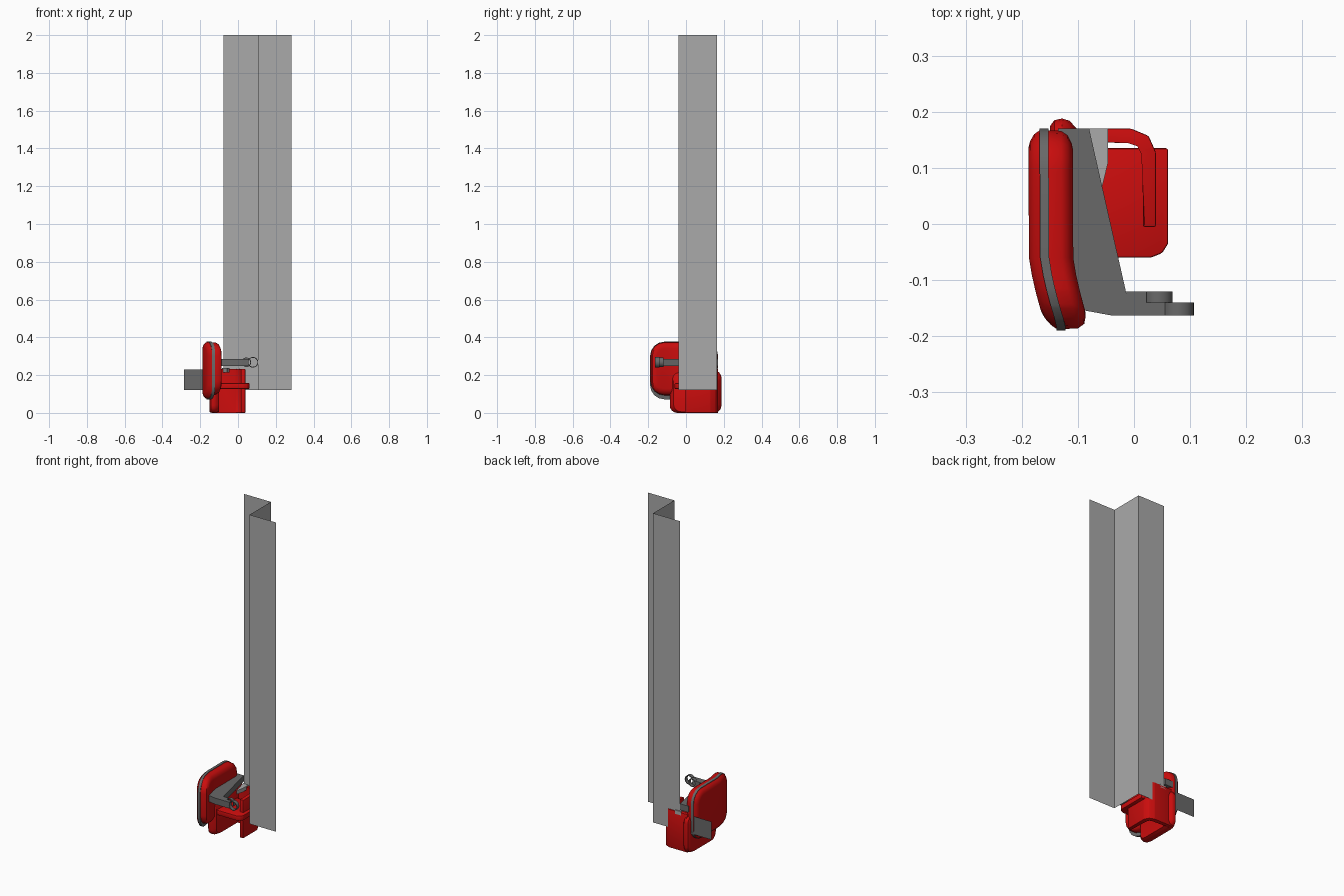
import bpy, bmesh, math
from mathutils import Vector

if "Cube" in bpy.data.objects:
    bpy.data.objects.remove(bpy.data.objects["Cube"])


def material(name, rgb):
    m = bpy.data.materials.new(name)
    m.diffuse_color = (*rgb, 1)
    m.use_nodes = True
    m.node_tree.nodes["Principled BSDF"].inputs["Base Color"].default_value = m.diffuse_color
    return m


RED = material("red", (0.60, 0.004, 0.004))
DARK = material("dark grey", (0.14, 0.14, 0.14))
LIGHT = material("light grey", (0.40, 0.40, 0.40))


def finish(name, bm, mats, smooth=True, closed=True):
    if closed:
        bmesh.ops.recalc_face_normals(bm, faces=bm.faces)
    me = bpy.data.meshes.new(name)
    bm.to_mesh(me)
    bm.free()
    ob = bpy.data.objects.new(name, me)
    bpy.context.collection.objects.link(ob)
    for m in mats:
        me.materials.append(m)
    if smooth:
        bpy.context.view_layer.objects.active = ob
        ob.select_set(True)
        bpy.ops.object.shade_smooth_by_angle(angle=math.radians(35))
        ob.select_set(False)
    return ob


def loft(bm, rings, mat_of=lambda i: 0):
    """Skin matching rings of points and close both ends."""
    vs = [[bm.verts.new(p) for p in r] for r in rings]
    n = len(vs[0])
    for i, (a, b) in enumerate(zip(vs, vs[1:])):
        for k in range(n):
            f = bm.faces.new((a[k], a[(k + 1) % n], b[(k + 1) % n], b[k]))
            f.material_index = mat_of(i)
    bm.faces.new(vs[0])
    bm.faces.new(vs[-1])


def prism(name, outline, z0, z1, mat, bevel=0.0):
    """Plan outline extruded in z."""
    bm = bmesh.new()
    loft(bm, [[(x, y, z) for x, y in outline] for z in (z0, z1)])
    if bevel:
        bmesh.ops.bevel(bm, geom=bm.edges[:], offset=bevel, segments=2,
                        affect='EDGES', profile=0.5, clamp_overlap=True)
    return finish(name, bm, [mat])


def rounded(y0, y1, z0, z1, r, seg=4):
    """Rounded rectangle as (y, z) points."""
    pts = []
    for q, (cy, cz) in enumerate(((y1 - r, z1 - r), (y0 + r, z1 - r),
                                  (y0 + r, z0 + r), (y1 - r, z0 + r))):
        for s in range(seg + 1):
            a = math.pi / 2 * (q + s / seg)
            pts.append((cy + r * math.cos(a), cz + r * math.sin(a)))
    return pts


def sheet(name, path, z0, z1, mat):
    """Thin folded sheet standing upright."""
    bm = bmesh.new()
    cols = [(bm.verts.new((x, y, z0)), bm.verts.new((x, y, z1))) for x, y in path]
    for a, b in zip(cols, cols[1:]):
        bm.faces.new((a[0], b[0], b[1], a[1]))
    return finish(name, bm, [mat], smooth=False, closed=False)


# Tall folded sheet and the short flat strip behind the clamp
sheet("folded_sheet", [(-0.076, 0.165), (0.106, 0.165), (0.106, -0.04), (0.282, -0.04)],
      0.12, 2.0, LIGHT)
sheet("back_strip", [(-0.287, 0.1655), (-0.018, 0.1655)], 0.12, 0.23, DARK)

# Cushioned pad: red shells either side of a grey rim, front end curving inward
bm = bmesh.new()
layers = [(-0.188, 0.034, 0), (-0.185, 0.022, 0), (-0.178, 0.010, 0), (-0.168, 0.003, 0),
          (-0.168, 0.0, 0), (-0.152, 0.0, 0), (-0.152, 0.003, 0.018), (-0.130, 0.004, 0.02),
          (-0.118, 0.012, 0.02), (-0.111, 0.026, 0.02), (-0.109, 0.036, 0.02)]
rings = []
for x, inset, lift in layers:
    o = rounded(-0.19 + inset, 0.17 - inset, 0.072 + inset + lift, 0.377 - inset, 0.075 - inset)
    rings.append([(x, y, z) for y, z in o])
loft(bm, rings, lambda i: 1 if 3 <= i <= 5 else 0)
for cut in (-0.06, -0.09, -0.12, -0.15):
    bmesh.ops.bisect_plane(bm, geom=bm.verts[:] + bm.edges[:] + bm.faces[:],
                           plane_co=(0, cut, 0), plane_no=(0, 1, 0))
for v in bm.verts:
    t = max(0.0, min(1.0, (-0.05 - v.co.y) / 0.13))
    v.co.x += 0.03 * t ** 1.4
finish("pad", bm, [RED, DARK])

# Hinge arm: wedge with a front bar
prism("hinge_arm", [(-0.135, 0.17), (-0.08, 0.17), (-0.01, -0.14), (0.055, -0.14),
                    (0.055, -0.163), (-0.04, -0.163), (-0.10, -0.152), (-0.135, -0.14)],
      0.247, 0.285, DARK)


# Hollow hinge knuckles along y
def knuckle(name, x, y0, y1, r):
    bm = bmesh.new()
    n = 20
    prof = [(r, y0), (r, y1), (r - 0.004, y1), (r - 0.004, y0)]
    vs = [[bm.verts.new((x + q * math.cos(2 * math.pi * k / n), y,
                         0.268 + q * math.sin(2 * math.pi * k / n))) for q, y in prof]
          for k in range(n)]
    for k in range(n):
        for j in range(4):
            bm.faces.new((vs[k][j], vs[(k + 1) % n][j],
                          vs[(k + 1) % n][(j + 1) % 4], vs[k][(j + 1) % 4]))
    finish(name, bm, [DARK])


knuckle("front_knuckle", 0.079, -0.163, -0.14, 0.028)
knuckle("rear_knuckle", 0.044, -0.14, -0.12, 0.025)
prism("rear_knuckle_tab", [(-0.012, -0.14), (0.022, -0.14), (0.022, -0.12), (-0.014, -0.12)],
      0.247, 0.285, DARK)

# Clamp shelf
prism("shelf", [(-0.115, 0.135), (0.061, 0.135), (0.061, -0.035), (0.050, -0.052),
                (0.030, -0.06), (-0.115, -0.06)], 0.127, 0.157, RED, 0.004)

# Curved clamp wall: back run turning into the right jaw
prism("clamp_wall", [(-0.13, 0.17), (-0.005, 0.17), (0.026, 0.157), (0.039, 0.128),
                     (0.039, -0.005), (0.016, -0.005), (0.016, 0.125), (0.008, 0.141),
                     (-0.01, 0.147), (-0.13, 0.147)], 0.0, 0.232, RED, 0.003)

# Left jaw: rounded slab under the pad
bm = bmesh.new()
rings = []
for x, inset in ((-0.150, 0.014), (-0.142, 0.003), (-0.128, 0.0), (-0.115, 0.004), (-0.100, 0.02)):
    o = rounded(-0.086 + inset, 0.188 - inset, inset * 0.3, 0.225 - inset, 0.04)
    rings.append([(x, y, z) for y, z in o])
loft(bm, rings)
finish("left_jaw", bm, [RED])

# Pale latch at the back of the clamp
prism("latch", [(-0.085, 0.17), (-0.046, 0.17), (-0.046, 0.11), (-0.057, 0.065),
                (-0.068, 0.11)], 0.215, 0.238, LIGHT)
